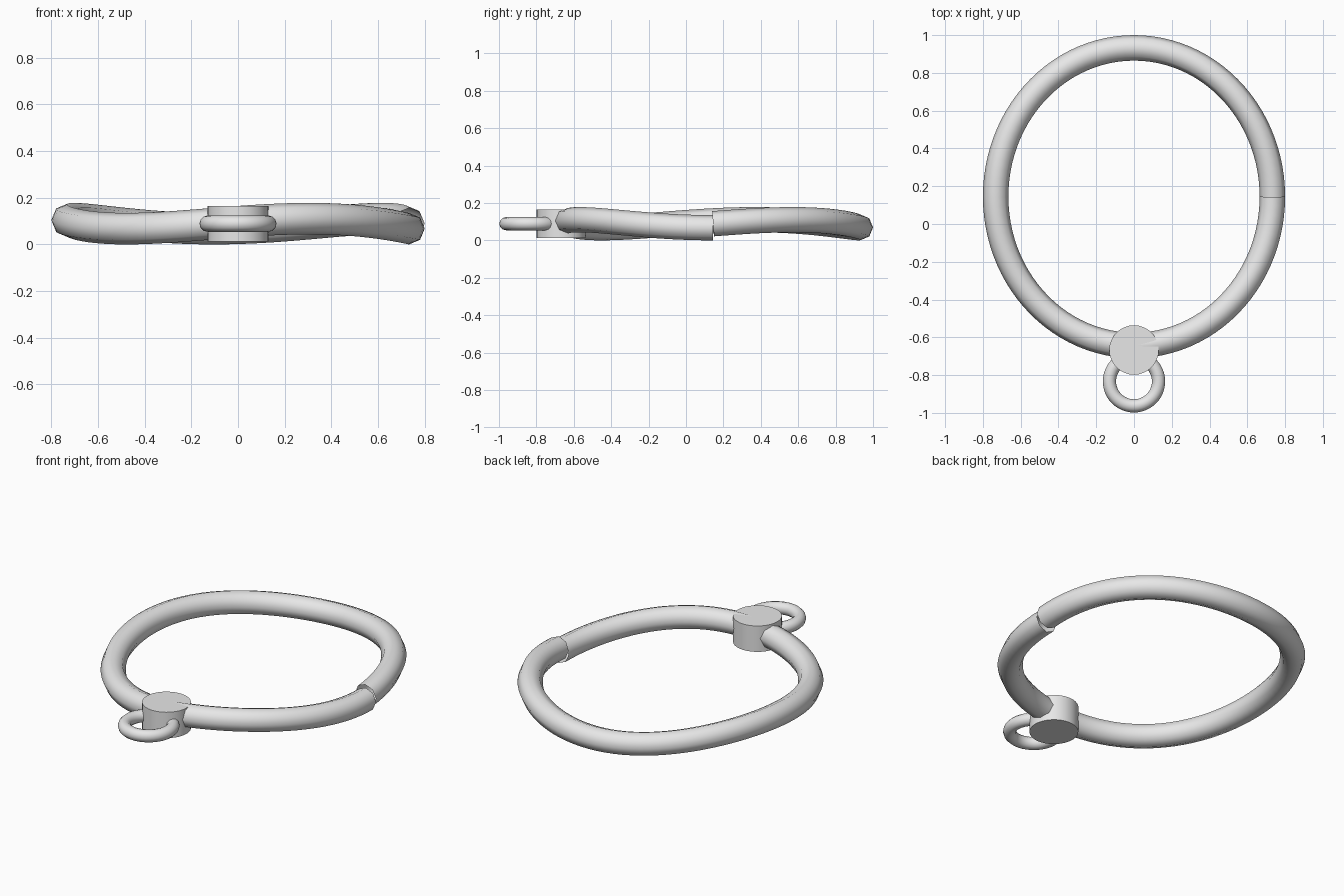
import bpy, bmesh, math
from mathutils import Vector

if "Cube" in bpy.data.objects:
    bpy.data.objects.remove(bpy.data.objects["Cube"])

grey = bpy.data.materials.new("plain grey")
grey.diffuse_color = (0.8, 0.8, 0.8, 1)
grey.use_nodes = True
grey.node_tree.nodes["Principled BSDF"].inputs["Base Color"].default_value = grey.diffuse_color


def finish(obj, name):
    obj.name = name
    obj.data.name = name
    obj.data.materials.clear()
    obj.data.materials.append(grey)
    bpy.ops.object.select_all(action='DESELECT')
    obj.select_set(True)
    bpy.context.view_layer.objects.active = obj


# Wavy oval band: open octagonal tube whose ends meet with a small step
CY, RX, RY, TUBE = 0.145, 0.7325, 0.7875, 0.0675
STEPS, SIDES = 100, 8


def path(a):
    return Vector((RX * math.cos(a), CY + RY * math.sin(a),
                   0.089 + 0.0215 * math.sin(2.75 * a)))


bm = bmesh.new()
rings = []
for i in range(STEPS + 1):
    a = 2 * math.pi * i / STEPS
    tangent = (path(a + 0.001) - path(a - 0.001)).normalized()
    side = tangent.cross(Vector((0, 0, 1))).normalized()
    up = side.cross(tangent)
    rings.append([bm.verts.new(path(a) + TUBE * (
        side * math.cos(2 * math.pi * k / SIDES) + up * math.sin(2 * math.pi * k / SIDES)))
        for k in range(SIDES)])
for r0, r1 in zip(rings, rings[1:]):
    for k in range(SIDES):
        n = (k + 1) % SIDES
        bm.faces.new((r0[k], r0[n], r1[n], r1[k])).smooth = True
bmesh.ops.recalc_face_normals(bm, faces=bm.faces)
mesh = bpy.data.meshes.new("band")
bm.to_mesh(mesh)
bm.free()
band = bpy.data.objects.new("band", mesh)
bpy.context.collection.objects.link(band)
finish(band, "band")

# Round clasp on the front of the band
bpy.ops.mesh.primitive_cylinder_add(vertices=32, radius=0.131, depth=0.153,
                                    location=(0, -0.667, 0.089))
finish(bpy.context.object, "clasp")
bpy.ops.object.shade_smooth_by_angle(angle=math.radians(30))

# Small pull ring
bpy.ops.mesh.primitive_torus_add(major_segments=48, minor_segments=12,
                                 major_radius=0.130, minor_radius=0.035,
                                 location=(0, -0.833, 0.089))
finish(bpy.context.object, "pull_ring")
bpy.ops.object.shade_smooth()
